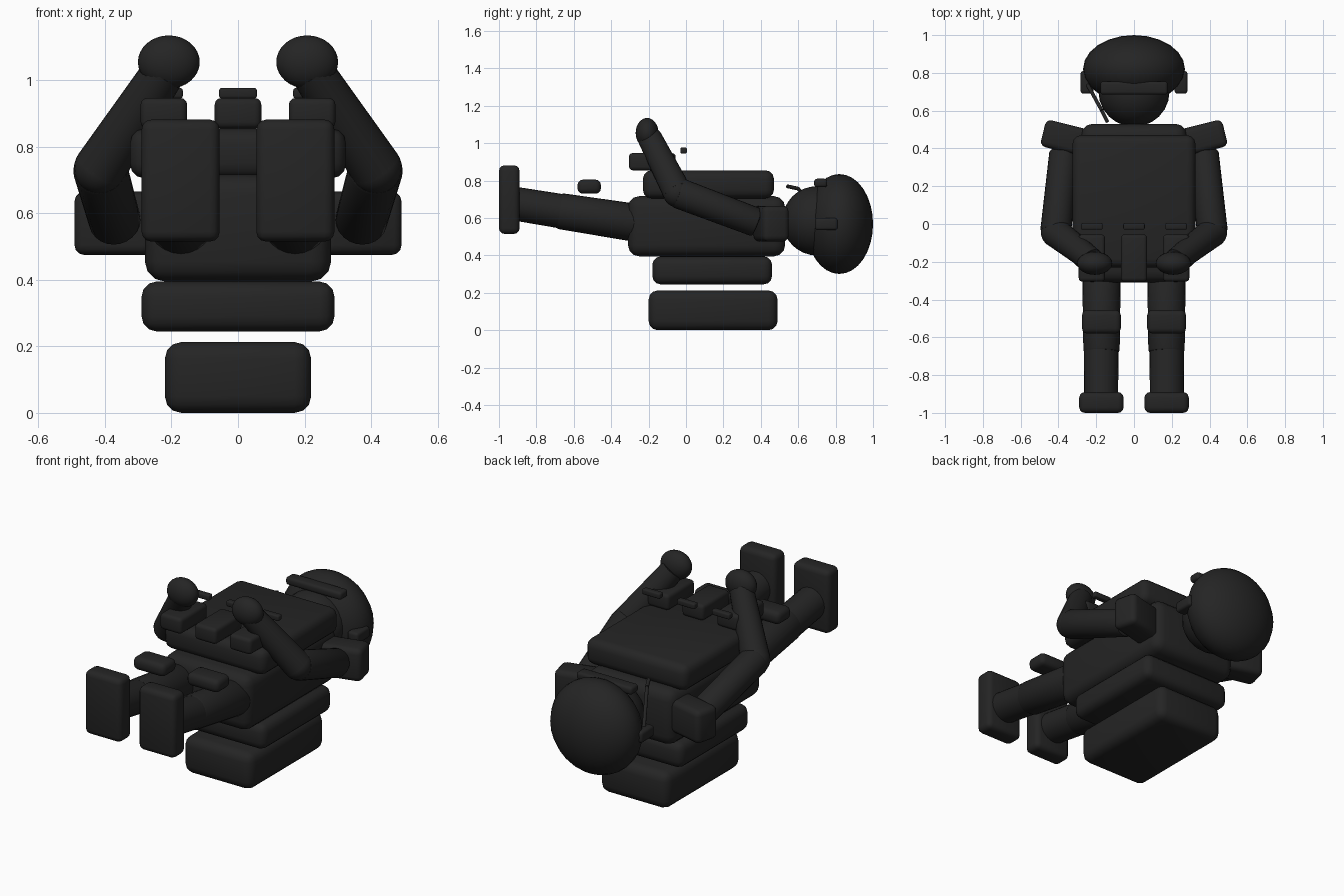
import bpy, math
from mathutils import Vector

if "Cube" in bpy.data.objects:
    bpy.data.objects.remove(bpy.data.objects["Cube"])

black = bpy.data.materials.new("matte black")
black.diffuse_color = (0.018, 0.018, 0.018, 1)
black.use_nodes = True
black.node_tree.nodes["Principled BSDF"].inputs["Base Color"].default_value = black.diffuse_color


def finish(name):
    ob = bpy.context.object
    ob.name = name
    ob.data.materials.append(black)
    bpy.ops.object.shade_smooth_by_angle(angle=math.radians(40))
    return ob


def box(name, x, y, z, bevel, turn=0):
    """Rounded box from (min, max) ranges, turned about z."""
    r = (x, y, z)
    bpy.ops.mesh.primitive_cube_add(size=1, location=[(a + b) / 2 for a, b in r])
    ob = bpy.context.object
    ob.scale = [b - a for a, b in r]
    bpy.ops.object.transform_apply(location=False, rotation=False, scale=True)
    ob.rotation_euler.z = turn
    m = ob.modifiers.new("bevel", 'BEVEL')
    m.width, m.segments = bevel, 3
    bpy.ops.object.modifier_apply(modifier="bevel")
    return finish(name)


def ball(name, centre, radii):
    bpy.ops.mesh.primitive_uv_sphere_add(segments=24, ring_count=16, radius=1, location=centre)
    bpy.context.object.scale = radii
    return finish(name)


def rod(name, a, b, r1, r2, sides=24, bevel=0.0):
    """Tapered cylinder from a to b."""
    a, b = Vector(a), Vector(b)
    d = b - a
    bpy.ops.mesh.primitive_cone_add(vertices=sides, radius1=r1, radius2=r2, depth=d.length,
                                    location=(a + b) / 2)
    ob = bpy.context.object
    ob.rotation_euler = d.to_track_quat('Z', 'Y').to_euler()
    if bevel:
        m = ob.modifiers.new("bevel", 'BEVEL')
        m.width, m.segments = bevel, 2
        bpy.ops.object.modifier_apply(modifier="bevel")
    return finish(name)


# Body and backpack
box("lower_pack", (-.22, .22), (-.20, .49), (0, .213), .05)
box("upper_pack", (-.29, .29), (-.18, .46), (.245, .395), .045)
box("torso", (-.28, .28), (-.31, .53), (.395, .717), .06)
box("chest_plate", (-.325, .325), (-.23, .47), (.705, .855), .045)

# Pouches with floating flaps
for label, x in (("left", -.223), ("middle", 0), ("right", .223)):
    box(label + "_pouch", (x - .07, x + .07), (-.305, -.055), (.855, .947), .02)
    box(label + "_flap", (x - .057, x + .057), (-.03, .005), (.945, .977), .008)

# Head, helmet, visor strip
ball("head", (0, .70, .585), (.188, .185, .185))
ball("helmet", (0, .82, .568), (.27, .18, .267))
box("goggle_strip", (-.178, .178), (.685, .755), (.765, .81), .015)

# Microphone boom on one side
rod("microphone_boom", (-.25, .745, .58), (-.17, .60, .757), .01, .01, 10)
rod("microphone_tip", (-.17, .60, .757), (-.14, .54, .77), .01, .01, 10)

# Mirrored limbs
for side, s in (("left", -1), ("right", 1)):
    def span(a, b):
        return tuple(sorted((s * a, s * b)))

    box(side + "_earpiece", span(.215, .283), (.69, .81), (.535, .60), .015)
    box(side + "_shoulder_pad", span(.24, .485), (.382, .528), (.475, .665), .03,
        s * math.radians(14))
    elbow = (s * .415, -.045, .735)
    rod(side + "_upper_arm", (s * .37, .38, .575), elbow, .078, .082, 24, .012)
    ball(side + "_elbow", elbow, (.078, .078, .078))
    rod(side + "_forearm", elbow, (s * .22, -.195, 1.03), .078, .065)
    ball(side + "_hand", (s * .208, -.208, 1.055), (.093, .061, .08))
    rod(side + "_thigh", (s * .172, -.24, .57), (s * .172, -.68, .638), .102, .096, 24, .012)
    rod(side + "_shin", (s * .174, -.64, .632), (s * .174, -.91, .676), .092, .09)
    box(side + "_knee_pad", span(.07, .275), (-.58, -.455), (.73, .805), .028)
    box(side + "_boot", span(.055, .29), (-1.0, -.89), (.515, .882), .03)
